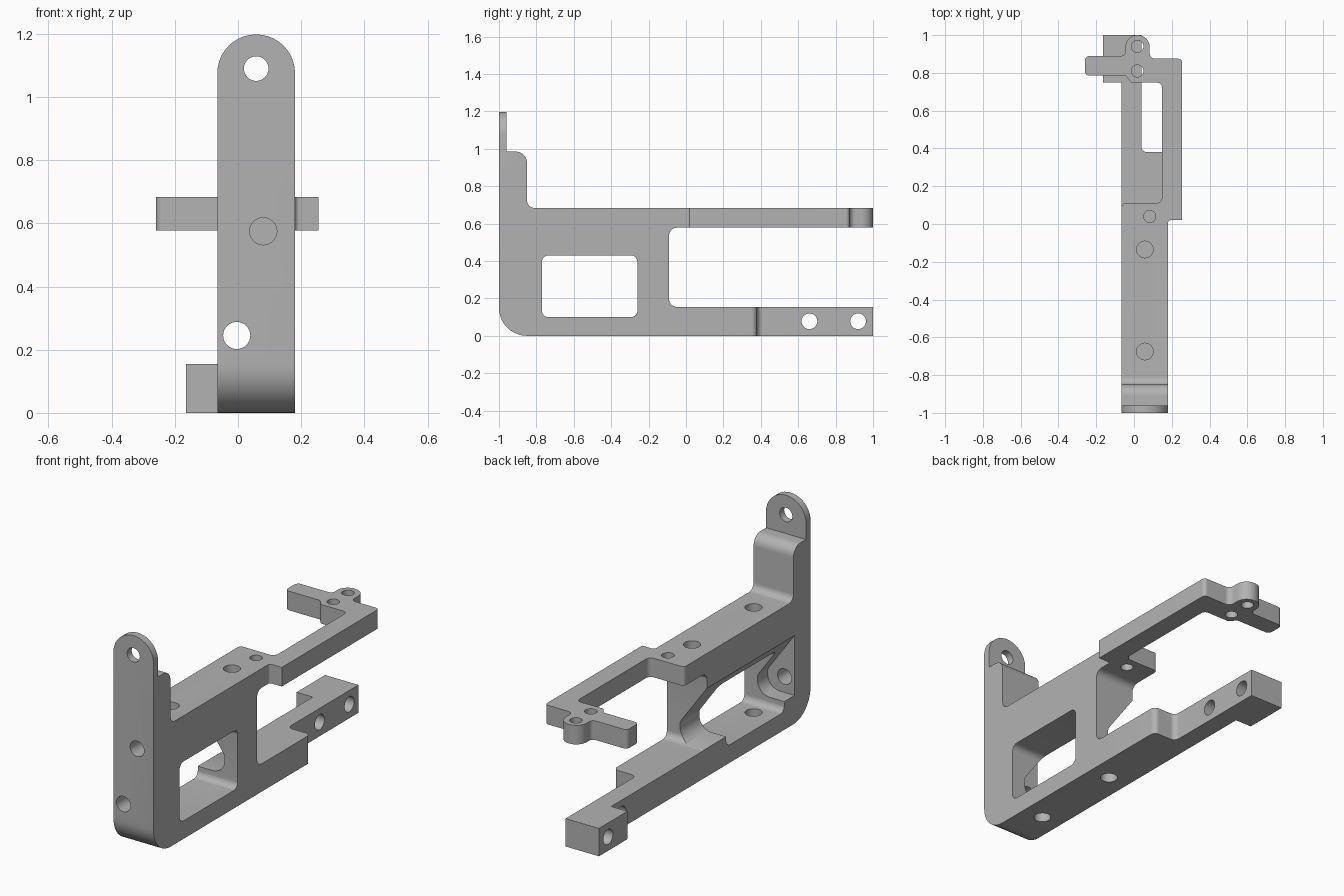
import bpy, bmesh, math
from mathutils import Vector, Matrix

if "Cube" in bpy.data.objects:
    bpy.data.objects.remove(bpy.data.objects["Cube"])

grey = bpy.data.materials.new("machined_grey")
grey.use_nodes = True
grey.diffuse_color = (0.45, 0.45, 0.45, 1)
grey.node_tree.nodes["Principled BSDF"].inputs["Base Color"].default_value = grey.diffuse_color

# Plane axes and extrusion axis for each direction
AXES = {"x": (1, 2, 0), "y": (0, 2, 1), "z": (0, 1, 2)}
LEFT, RIGHT = -0.065, 0.18
MID = (LEFT + RIGHT) / 2
LOW, UNDER, TOP = 0.155, 0.578, 0.684


def rounded(points, steps=10):
    """Replace each corner (a, b, radius) by an arc."""
    out = []
    for i, point in enumerate(points):
        p = Vector(point[:2])
        radius = point[2] if len(point) > 2 else 0
        if not radius:
            out.append(p)
            continue
        u = (Vector(points[i - 1][:2]) - p).normalized()
        v = (Vector(points[(i + 1) % len(points)][:2]) - p).normalized()
        half = u.angle(v) / 2
        centre = p + (u + v).normalized() * radius / math.sin(half)
        start = p + u * radius / math.tan(half) - centre
        end = p + v * radius / math.tan(half) - centre
        sweep = math.atan2(start.x * end.y - start.y * end.x, start.dot(end))
        for k in range(steps + 1):
            out.append(centre + Matrix.Rotation(sweep * k / steps, 2) @ start)
    return out


def prism(name, points, axis, low, high):
    """Extrude a rounded outline along one axis."""
    a, b, c = AXES[axis]
    bm = bmesh.new()
    verts = []
    for p in rounded(points):
        co = [0, 0, 0]
        co[a], co[b], co[c] = p.x, p.y, low
        verts.append(bm.verts.new(co))
    cap = bm.faces.new(verts)
    extruded = bmesh.ops.extrude_face_region(bm, geom=[cap], use_keep_orig=True)["geom"]
    shift = [0, 0, 0]
    shift[c] = high - low
    bmesh.ops.translate(bm, vec=shift,
                        verts=[g for g in extruded if isinstance(g, bmesh.types.BMVert)])
    bmesh.ops.recalc_face_normals(bm, faces=bm.faces)
    mesh = bpy.data.meshes.new(name)
    bm.to_mesh(mesh)
    bm.free()
    mesh.materials.append(grey)
    obj = bpy.data.objects.new(name, mesh)
    bpy.context.collection.objects.link(obj)
    return obj


def combine(obj, cutter, operation="DIFFERENCE"):
    """Apply a boolean and discard the cutter."""
    cutter.hide_render = True
    mod = obj.modifiers.new("cut", "BOOLEAN")
    mod.operation, mod.object, mod.solver = operation, cutter, "EXACT"
    bpy.context.view_layer.update()
    result = bpy.data.meshes.new_from_object(
        obj.evaluated_get(bpy.context.evaluated_depsgraph_get()))
    obj.modifiers.clear()
    obj.data = result
    bpy.data.objects.remove(cutter)


def drill(obj, axis, a, b, radius, low, high):
    circle = [(a + radius * math.cos(t * math.tau / 32),
               b + radius * math.sin(t * math.tau / 32)) for t in range(32)]
    combine(obj, prism("drill", circle, axis, low, high))


def box(a0, a1, b0, b1, r=0):
    return [(a0, b0, r), (a1, b0, r), (a1, b1, r), (a0, b1, r)]


# Main frame: side profile with upright, shoulder and open jaw
frame = prism("main_frame", [
    (-1, 0, 0.15), (0, 0), (0, LOW), (-0.09, LOW, 0.04), (-0.09, UNDER, 0.04),
    (0, UNDER), (0, TOP), (-0.85, TOP, 0.04), (-0.85, 0.985, 0.06),
    (-0.96, 0.985), (-0.96, 1.2), (-1, 1.2)], "x", LEFT, RIGHT)

# Rounded top of the upright
combine(frame, prism("round_top", [
    (LEFT - 0.0005, -0.1), (RIGHT + 0.0005, -0.1),
    (RIGHT + 0.0005, 1.198, 0.1225), (LEFT - 0.0005, 1.198, 0.1225)],
    "y", -1.1, 0.1), "INTERSECT")

# Tapered pocket behind the side wall, then the window through it
combine(frame, prism("pocket", [
    (-0.2, 0.157), (0.1, 0.157, 0.075), (0.1, 0.26, 0.04),
    (LEFT, 0.49), (-0.2, 0.49)], "y", -0.86, -0.04))
combine(frame, prism("window", box(-0.77, -0.26, 0.1, 0.43, 0.035), "x", -0.3, 0.3))

# Frame holes: upright, then vertical pairs in the top and floor
drill(frame, "y", MID, 1.09, 0.039, -1.1, -0.9)
drill(frame, "y", -0.004, 0.245, 0.043, -1.1, -0.8)
drill(frame, "y", 0.08, 0.575, 0.043, -1.1, -0.88)
for y in (-0.135, -0.675):
    drill(frame, "z", MID, y, 0.044, TOP - 0.1, 0.8)
    drill(frame, "z", MID, y, 0.044, -0.1, 0.156)

# Upper arm with end lug and tab
arm = prism("upper_arm", [
    (LEFT, 0), (RIGHT, 0), (RIGHT, 0.02, 0.015), (0.255, 0.02),
    (0.255, 0.875, 0.02), (0.083, 0.875, 0.03), (0.083, 1, 0.063),
    (-0.045, 1, 0.063), (-0.045, 0.89, 0.025), (-0.26, 0.89, 0.025),
    (-0.26, 0.785, 0.025), (-0.045, 0.785, 0.015), (-0.015, 0.748, 0.02),
    (0.148, 0.748, 0.025), (0.148, 0.11, 0.03), (LEFT, 0.11, 0.02)],
    "z", UNDER, TOP)
for x, y in ((0.018, 0.94), (0.018, 0.81), (0.083, 0.04)):
    drill(arm, "z", x, y, 0.032, 0.5, 0.8)

# Lower bar with stepped side and end block
bar = prism("lower_bar", [
    (LEFT, 0), (RIGHT, 0), (RIGHT, 0.38, 0.03), (0.04, 0.38, 0.03),
    (0.04, 1), (-0.165, 1), (-0.165, 0.75), (LEFT, 0.75)], "z", 0, LOW)
for y in (0.66, 0.92):
    drill(bar, "x", y, 0.078, 0.042, -0.3, 0.3)

for obj in (frame, arm, bar):
    bpy.ops.object.select_all(action="DESELECT")
    obj.select_set(True)
    bpy.context.view_layer.objects.active = obj
    bpy.ops.object.shade_smooth_by_angle(angle=math.radians(30))
